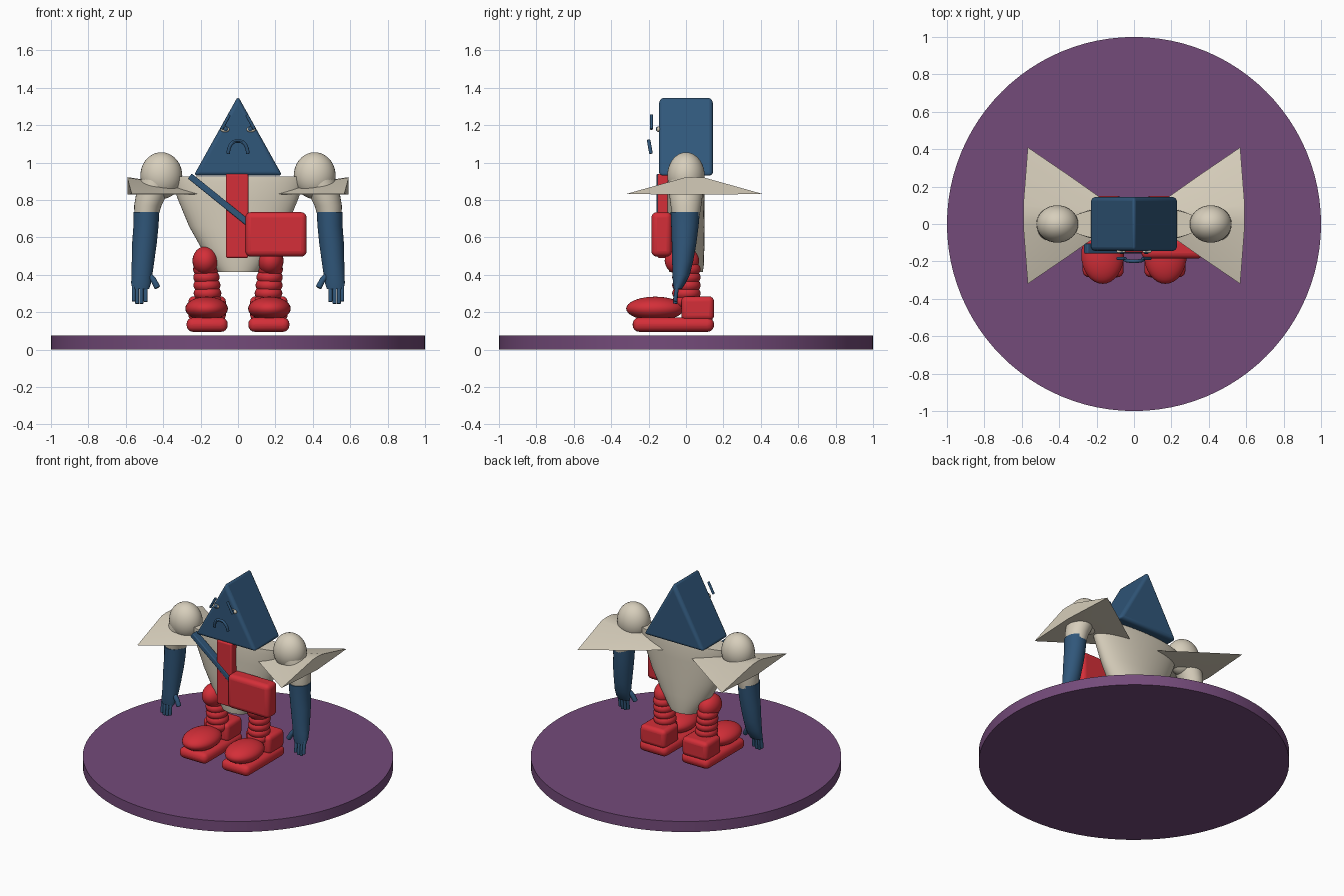
import bpy, bmesh, math
from mathutils import Vector

if "Cube" in bpy.data.objects:
    bpy.data.objects.remove(bpy.data.objects["Cube"])


def material(name, rgb):
    m = bpy.data.materials.new(name)
    m.diffuse_color = (*rgb, 1)
    m.use_nodes = True
    m.node_tree.nodes["Principled BSDF"].inputs["Base Color"].default_value = m.diffuse_color
    return m


BLUE = material("blue", (0.030, 0.095, 0.195))
RED = material("red", (0.66, 0.028, 0.040))
CREAM = material("cream", (0.68, 0.62, 0.50))
PURPLE = material("purple", (0.175, 0.070, 0.195))


def finish(name, bm, mat, bevel=0, segments=4):
    bmesh.ops.recalc_face_normals(bm, faces=bm.faces[:])
    me = bpy.data.meshes.new(name)
    bm.to_mesh(me)
    bm.free()
    ob = bpy.data.objects.new(name, me)
    bpy.context.collection.objects.link(ob)
    me.materials.append(mat)
    bpy.ops.object.select_all(action='DESELECT')
    ob.select_set(True)
    bpy.context.view_layer.objects.active = ob
    if bevel:
        b = ob.modifiers.new("bevel", 'BEVEL')
        b.width, b.segments, b.limit_method = bevel, segments, 'ANGLE'
    bpy.ops.object.shade_smooth_by_angle(angle=math.radians(40))
    return ob


def loft(name, rings, mat, bevel=0):
    """Skin a list of equal-length point rings and cap both ends."""
    bm = bmesh.new()
    vs = [[bm.verts.new(p) for p in r] for r in rings]
    n = len(vs[0])
    for a, b in zip(vs, vs[1:]):
        for i in range(n):
            j = (i + 1) % n
            bm.faces.new((a[i], a[j], b[j], b[i]))
    bm.faces.new(vs[0])
    bm.faces.new(vs[-1])
    return finish(name, bm, mat, bevel)


def ellipse_loft(name, sections, mat, n=32, bevel=0):
    """Sections are (x, y, z, x radius, y radius)."""
    rings = [[(x + rx * math.cos(t), y + ry * math.sin(t), z)
              for t in [2 * math.pi * i / n for i in range(n)]]
             for x, y, z, rx, ry in sections]
    return loft(name, rings, mat, bevel)


def box(name, lo, hi, mat, bevel):
    bm = bmesh.new()
    bmesh.ops.create_cube(bm, size=1)
    for v in bm.verts:
        v.co = [(a + b) / 2 + c * (b - a) for a, b, c in zip(lo, hi, v.co)]
    return finish(name, bm, mat, bevel)


def ball(name, centre, radii, mat):
    bm = bmesh.new()
    bmesh.ops.create_uvsphere(bm, u_segments=32, v_segments=18, radius=1)
    for v in bm.verts:
        v.co = [c + r * k for c, r, k in zip(centre, radii, v.co)]
    return finish(name, bm, mat)


def rod(name, points, radius, mat, n=10):
    """Round rod along points; rounded by a bevel at both ends."""
    rings = []
    pts = [Vector(p) for p in points]
    for i, p in enumerate(pts):
        d = (pts[min(i + 1, len(pts) - 1)] - pts[max(i - 1, 0)]).normalized()
        u = d.cross(Vector((0, 1, 0.01))).normalized()
        w = d.cross(u)
        rings.append([p + radius * (math.cos(t) * u + math.sin(t) * w)
                      for t in [2 * math.pi * k / n for k in range(n)]])
    return loft(name, rings, mat, radius * 0.4)


# Round base
ellipse_loft("base", [(0, 0, 0, 1, 1), (0, 0, 0.075, 1, 1)], PURPLE, 96)

# Tapered torso
ellipse_loft("torso", [(0, 0, 0.415, 0.11, 0.09), (0, 0, 0.45, 0.135, 0.095),
                       (0, 0, 0.54, 0.195, 0.098), (0, 0, 0.66, 0.262, 0.1),
                       (0, 0, 0.80, 0.32, 0.1), (0, 0, 0.89, 0.352, 0.1),
                       (0, 0, 0.925, 0.36, 0.095)], CREAM, 48)

# Wedge head
loft("head", [[(-0.237, y, 0.93), (0.237, y, 0.93), (0, y, 1.355)]
              for y in (-0.145, 0.145)], BLUE, 0.022)

# Sad mouth: an arched rod in front of the face
mouth = [(0.052 * math.copysign(abs(math.cos(t)) ** 0.8, math.cos(t)),
          -0.187 - 0.012 * math.sin(t), 1.047 + 0.068 * math.sin(t))
         for t in [math.pi * i / 14 for i in range(15)]]
rod("mouth", mouth, 0.010, BLUE)

# Centre strip, strap and bag
box("centre_strip", (-0.065, -0.152, 0.49), (0.055, -0.085, 0.94), RED, 0.01)
strap_dir = Vector((0.31, 0, -0.25))
side = Vector((0.25, 0, 0.31)).normalized() * 0.017
strap = []
for p in (Vector((-0.258, 0, 0.928)), Vector((-0.258, 0, 0.928)) + strap_dir):
    strap.append([p + s * side + Vector((0, y, 0))
                  for s, y in ((-1, -0.158), (1, -0.158), (1, -0.105), (-1, -0.105))])
loft("strap", strap, BLUE, 0.006)
box("bag", (0.04, -0.185, 0.497), (0.367, -0.075, 0.735), RED, 0.03)

for s, tag in ((-1, "left"), (1, "right")):
    # Eye and slanted brow
    ball("eye_" + tag, (s * 0.07, -0.147, 1.177), (0.024, 0.010, 0.015), CREAM)
    ball("pupil_" + tag, (s * 0.066, -0.154, 1.180), (0.013, 0.007, 0.012), BLUE)
    rod("brow_" + tag, [(s * 0.046, -0.185, 1.255), (s * 0.088, -0.185, 1.178)],
        0.009, BLUE)

    # Flared shoulder pad with a ridge, narrowing into the torso
    pad = []
    for x, tip_x, half, top in ((0.10, 0.10, 0.04, 0.852), (0.35, 0.345, 0.213, 0.886),
                                (0.592, 0.568, 0.365, 0.922)):
        pad.append([(s * tip_x, 0.045 - half, 0.832), (s * x, 0.045 - half * 0.15, top - 0.003),
                    (s * x, 0.045, top), (s * x, 0.045 + half * 0.15, top - 0.003),
                    (s * tip_x, 0.045 + half, 0.832), (s * x, 0.045, 0.828)])
    loft("shoulder_pad_" + tag, pad, CREAM)

    # Shoulder ball and sleeve
    ball("shoulder_" + tag, (s * 0.41, 0, 0.93), (0.112, 0.100, 0.125), CREAM)
    ellipse_loft("upper_arm_" + tag, [
        (s * 0.43, 0, 0.92, 0.085, 0.09), (s * 0.462, 0, 0.83, 0.083, 0.09),
        (s * 0.482, 0, 0.77, 0.073, 0.082), (s * 0.492, 0, 0.70, 0.062, 0.07)], CREAM)

    # Forearm and palm
    ellipse_loft("forearm_" + tag, [
        (s * 0.490, -0.004, 0.735, 0.069, 0.078), (s * 0.492, -0.006, 0.66, 0.067, 0.073),
        (s * 0.500, -0.010, 0.57, 0.066, 0.066), (s * 0.508, -0.018, 0.47, 0.060, 0.056),
        (s * 0.514, -0.026, 0.40, 0.056, 0.046), (s * 0.518, -0.036, 0.355, 0.053, 0.034),
        (s * 0.520, -0.044, 0.325, 0.045, 0.022)], BLUE)
    for i, (x, z) in enumerate(((0.494, 0.255), (0.517, 0.245), (0.539, 0.245), (0.557, 0.258))):
        rod(f"finger_{i}_{tag}", [(s * x, -0.043, 0.36), (s * x, -0.052, 0.31),
                                  (s * x, -0.058, z)], 0.0115, BLUE)
    rod("thumb_" + tag, [(s * 0.478, -0.035, 0.40), (s * 0.452, -0.042, 0.372),
                         (s * 0.430, -0.048, 0.330)], 0.017, BLUE)

    # Leg: hip bulb and stacked rolls
    ball("hip_" + tag, (s * 0.174, -0.022, 0.475), (0.069, 0.092, 0.077), RED)
    for i in range(5):
        ball(f"leg_roll_{i}_{tag}", (s * (0.172 - 0.003 * i), 0.002, 0.43 - 0.043 * i),
             (0.068 + 0.002 * i, 0.076, 0.048), RED)

    # Shoe: sole, heel block and rounded toe
    box("sole_" + tag, (s * 0.165 - 0.11, -0.285, 0.095), (s * 0.165 + 0.11, 0.15, 0.172),
        RED, 0.035)
    box("heel_" + tag, (s * 0.165 - 0.1, -0.025, 0.155), (s * 0.165 + 0.1, 0.15, 0.285),
        RED, 0.028)
    ball("toe_" + tag, (s * 0.168, -0.165, 0.219), (0.114, 0.155, 0.064), RED)
